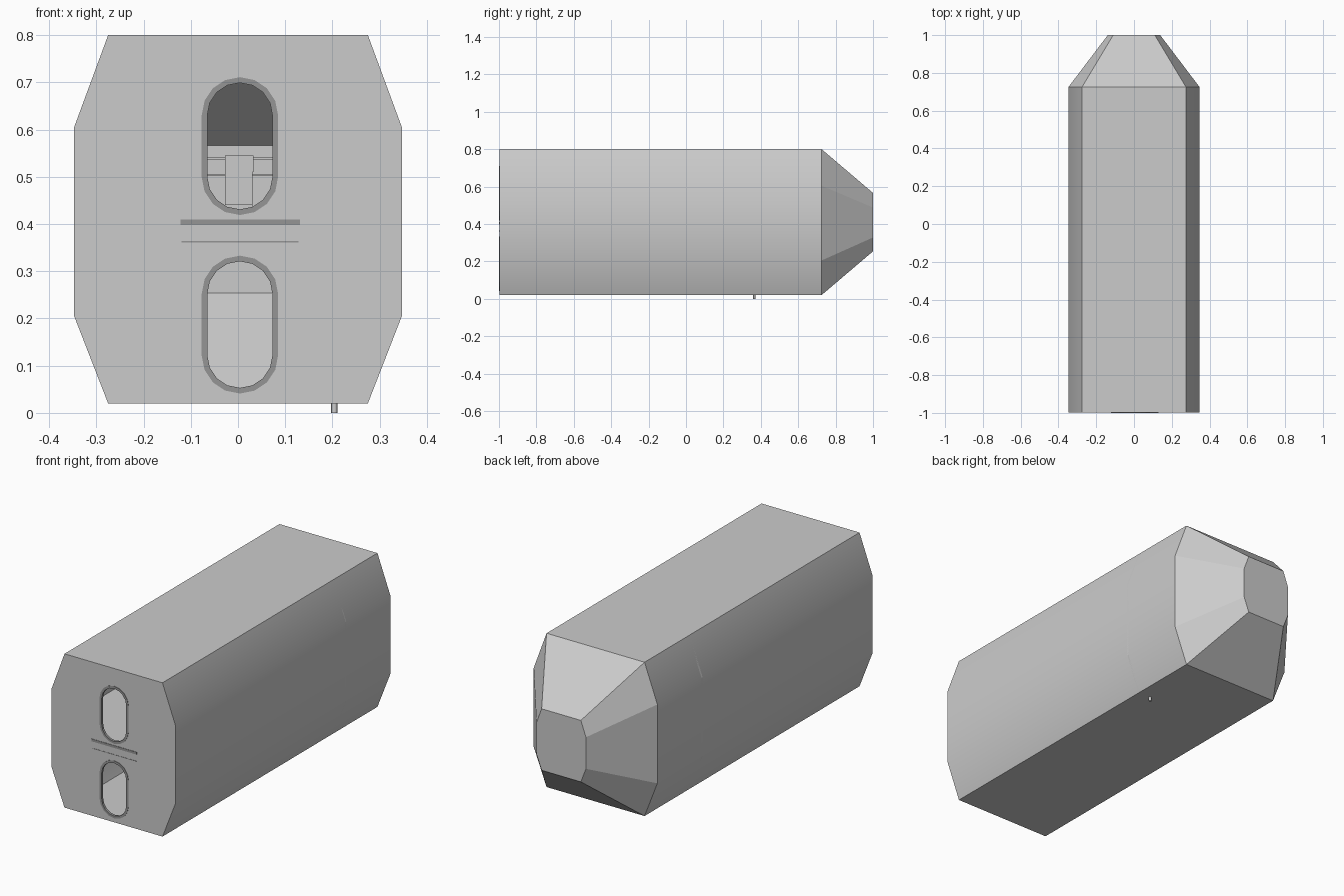
import bpy, bmesh, math
from mathutils import Matrix

if "Cube" in bpy.data.objects:
    bpy.data.objects.remove(bpy.data.objects["Cube"])

CZ = 0.41
HALF = [(0.275, 0.02), (0.347, 0.205), (0.347, 0.605), (0.275, 0.80)]
OUTLINE = HALF + [(-x, z) for x, z in reversed(HALF)]


def finish(name, bm, smooth=False, mat=None):
    me = bpy.data.meshes.new(name)
    bmesh.ops.recalc_face_normals(bm, faces=bm.faces[:])
    for f in bm.faces:
        f.smooth = smooth
    bm.to_mesh(me)
    bm.free()
    ob = bpy.data.objects.new(name, me)
    bpy.context.collection.objects.link(ob)
    if mat:
        me.materials.append(mat)
    if smooth:
        bpy.ops.object.select_all(action='DESELECT')
        ob.select_set(True)
        bpy.context.view_layer.objects.active = ob
        bpy.ops.object.shade_smooth_by_angle(angle=math.radians(30))
    return ob


def loft(name, sections, cap_end=False, smooth=False):
    """Bridge scaled copies of the outline; sections = (y, scale)."""
    bm = bmesh.new()
    rings = [[bm.verts.new((x * s, y, CZ + (z - CZ) * s)) for x, z in OUTLINE]
             for y, s in sections]
    n = len(OUTLINE)
    for a, b in zip(rings, rings[1:]):
        for i in range(n):
            j = (i + 1) % n
            bm.faces.new((a[i], a[j], b[j], b[i]))
    if cap_end:
        bm.faces.new(rings[-1])
    return finish(name, bm, smooth)


def plate(name, loops, y0, y1, mat=None):
    """Upright plate from an x-z outline with holes, between y0 and y1."""
    cu = bpy.data.curves.new(name, 'CURVE')
    cu.dimensions, cu.fill_mode = '2D', 'BOTH'
    cu.extrude = (y1 - y0) / 2
    for pts in loops:
        sp = cu.splines.new('POLY')
        sp.points.add(len(pts) - 1)
        for p, (x, z) in zip(sp.points, pts):
            p.co = (x, z, 0, 1)
        sp.use_cyclic_u = True
    tmp = bpy.data.objects.new(name + "_curve", cu)
    bpy.context.collection.objects.link(tmp)
    dg = bpy.context.evaluated_depsgraph_get()
    bm = bmesh.new()
    src = bpy.data.meshes.new_from_object(tmp.evaluated_get(dg))
    bm.from_mesh(src)
    bpy.data.meshes.remove(src)
    bpy.data.objects.remove(tmp)
    bmesh.ops.remove_doubles(bm, verts=bm.verts[:], dist=1e-5)
    bm.transform(Matrix.Translation((0, (y0 + y1) / 2, 0)) @ Matrix.Rotation(math.pi / 2, 4, 'X'))
    return finish(name, bm, mat=mat)


def box(name, x0, x1, y0, y1, z0, z1, mat=None):
    bm = bmesh.new()
    bmesh.ops.create_cube(bm, size=1)
    for v in bm.verts:
        v.co = ((x0, x1)[v.co.x > 0], (y0, y1)[v.co.y > 0], (z0, z1)[v.co.z > 0])
    return finish(name, bm, mat=mat)


def rect(x0, x1, z0, z1):
    return [(x0, z0), (x1, z0), (x1, z1), (x0, z1)]


def capsule(cz, r, straight, cx=0.004, seg=8):
    pts = []
    for sign, start in ((1, 0), (-1, math.pi)):
        for i in range(seg + 1):
            a = start + math.pi * i / seg
            pts.append((cx + r * math.cos(a), cz + sign * straight + r * math.sin(a)))
    return pts


dark = bpy.data.materials.new("dark_trim")
dark.diffuse_color = (0.3, 0.3, 0.3, 1)
dark.use_nodes = True
dark.node_tree.nodes["Principled BSDF"].inputs["Base Color"].default_value = dark.diffuse_color

# Hollow hull and faceted nose
loft("hull", [(-0.998, 1), (0.725, 1)], smooth=True)
loft("nose", [(0.725, 1), (1.0, 0.4)], cap_end=True)

# Front wall with two rounded openings and their trim rings
WINDOWS = {"upper": 0.565, "lower": 0.187}
plate("front_wall", [OUTLINE] + [capsule(z, 0.08, 0.065) for z in WINDOWS.values()], -0.998, -0.992)
for level, z in WINDOWS.items():
    plate(level + "_window_trim", [capsule(z, 0.081, 0.065), capsule(z, 0.069, 0.065)],
          -1.0, -0.988, dark)

# Sill strip and lower door seam
box("sill_strip", -0.122, 0.131, -1.0, -0.99, 0.398, 0.41, dark)
box("door_seam", -0.12, 0.128, -0.999, -0.99, 0.361, 0.364, dark)

# Middle deck and bulkhead with two doorways
box("middle_deck", -0.346, 0.346, -0.992, 0.72, 0.398, 0.41)
plate("bulkhead", [OUTLINE, rect(-0.12, 0.13, 0.42, 0.74), rect(-0.12, 0.13, 0.03, 0.362)],
      0.362, 0.372)

# Pilot seat on the upper deck, desk in the nose
box("seat_base", -0.027, 0.031, 0.50, 0.57, 0.41, 0.44)
box("seat_back", -0.027, 0.031, 0.49, 0.505, 0.44, 0.51)
box("headrest", -0.027, 0.033, 0.487, 0.508, 0.51, 0.545)
box("desk_top", -0.2, 0.2, 0.68, 0.80, 0.537, 0.541)
box("desk_shelf", -0.2, 0.2, 0.70, 0.80, 0.502, 0.505)

# Drain pipe under the floor
bm = bmesh.new()
bmesh.ops.create_cone(bm, cap_ends=True, segments=12, radius1=0.007, radius2=0.007, depth=0.03,
                      matrix=Matrix.Translation((0.204, 0.365, 0.015)))
finish("drain_pipe", bm, smooth=True)
